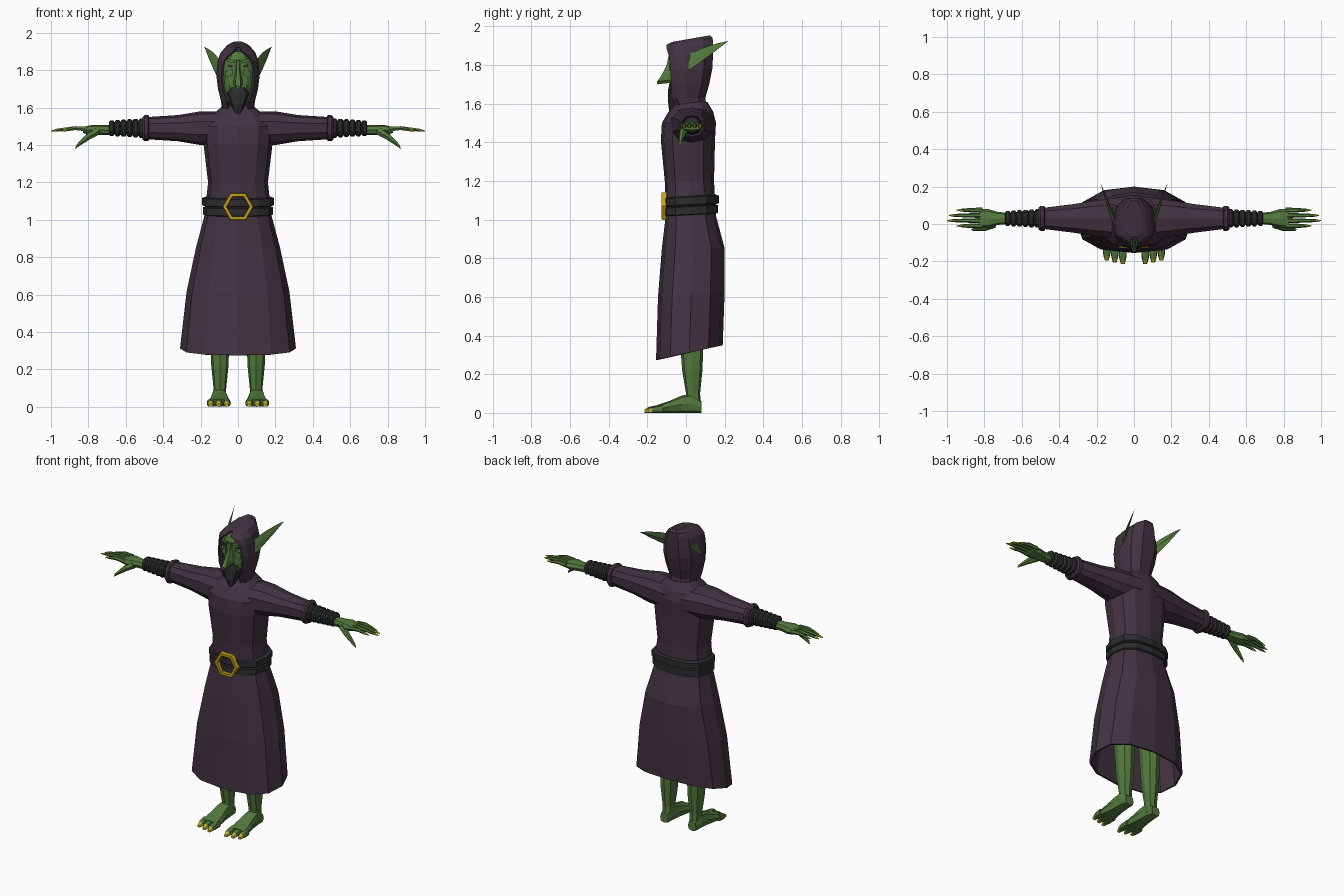
import bpy, bmesh
from math import sin, cos, pi, copysign
from mathutils import Vector

default_cube = bpy.data.objects.get("Cube")
if default_cube:
    bpy.data.objects.remove(default_cube)


def material(name, *rgb):
    mat = bpy.data.materials.new(name)
    mat.use_nodes = True
    mat.diffuse_color = (*rgb, 1)
    shader = mat.node_tree.nodes["Principled BSDF"]
    shader.inputs["Base Color"].default_value = (*rgb, 1)
    return mat


PURPLE = material("dark purple cloth", .055, .032, .052)
GREEN = material("green skin", .085, .19, .045)
CHARCOAL = material("charcoal leather", .024, .026, .025)
GOLD = material("gold", .55, .34, .01)
NAIL = material("yellow nail", .55, .47, .03)


def loft(name, rings, materials, mirror=False, closed=True, first_cap=True,
         thickness=0, loop=False, tip=False):
    """Skin a list of equal point rings; tip gives the last segment the second material."""
    bm = bmesh.new()
    verts = [[bm.verts.new(point) for point in ring] for ring in rings]
    count = len(verts[0])
    pairs = list(zip(verts, verts[1:]))
    if loop:
        pairs.append((verts[-1], verts[0]))
    for lower, upper in pairs:
        for i in range(count if closed else count - 1):
            j = (i + 1) % count
            face = bm.faces.new((lower[i], lower[j], upper[j], upper[i]))
            face.material_index = int(tip and upper is verts[-1])
    if not loop:
        if first_cap:
            bm.faces.new(verts[0])
        bm.faces.new(verts[-1]).material_index = int(tip)
    bmesh.ops.recalc_face_normals(bm, faces=bm.faces)
    mesh = bpy.data.meshes.new(name)
    bm.to_mesh(mesh)
    bm.free()
    part = bpy.data.objects.new(name, mesh)
    bpy.context.collection.objects.link(part)
    for mat in materials:
        mesh.materials.append(mat)
    if thickness:
        solid = part.modifiers.new("Thickness", "SOLIDIFY")
        solid.thickness = thickness
        solid.offset = -1
    if mirror:
        part.modifiers.new("Mirror", "MIRROR").use_mirror_merge = False


def unit_oval(sides, power=.8):
    """Points of a slightly squared circle, starting at the front."""
    for i in range(sides):
        angle = 2 * pi * i / sides
        yield tuple(copysign(abs(v) ** power, v) if abs(v) > .001 else 0
                    for v in (sin(angle), -cos(angle)))


def oval_z(z, half_width, front, back, rise=0, x=0, sides=12):
    """Level oval from front to back; rise lifts its back edge."""
    middle, radius = (front + back) / 2, (back - front) / 2
    return [(x + half_width * u, middle + radius * v, z + rise * (v + 1) / 2)
            for u, v in unit_oval(sides)]


def oval_x(x, radius_y, radius_z, z=1.49, sides=10):
    """Upright oval across the arm."""
    return [(x, .03 + radius_y * u, z + radius_z * v) for u, v in unit_oval(sides)]


def oval_y(y, half_width, height, x=.1):
    """Upright oval across the foot, resting on the ground."""
    return [(x + half_width * u, y, height / 2 * (1 + v)) for u, v in unit_oval(8, .7)]


def tube(name, path, radii, materials, sides=6):
    """Tapering mirrored tube along a path, ending in a nail."""
    points = [Vector(p) for p in path]
    rings = []
    for i, (point, radius) in enumerate(zip(points, radii)):
        along = points[min(i + 1, len(points) - 1)] - points[max(i - 1, 0)]
        turn = along.to_track_quat("Z", "Y")
        angles = [2 * pi * k / sides for k in range(sides)]
        rings.append([point + turn @ Vector((radius * cos(a), radius * sin(a), 0))
                      for a in angles])
    loft(name, rings, materials, mirror=True, tip=True)


# Robe body, open at the hem, which rises towards the back
robe = [(.6, .275, -.145, .2, .03), (.85, .225, -.125, .2), (1.02, .18, -.105, .155),
        (1.2, .16, -.11, .145), (1.41, .185, -.13, .15), (1.5, .19, -.125, .155),
        (1.56, .14, -.09, .14), (1.61, .08, -.05, .11)]
hem = oval_z(.275, .31, -.155, .19, rise=.075)
loft("robe", [hem] + [oval_z(*ring) for ring in robe], [PURPLE],
     first_cap=False, thickness=.012)

# Sleeves with flared cuffs
sleeve = [(.06, .12, .09), (.2, .1, .09), (.32, .08, .07), (.475, .06, .06),
          (.48, .07, .07), (.5, .07, .07), (.51, .06, .06)]
loft("sleeves", [oval_x(*ring) for ring in sleeve], [PURPLE], mirror=True)

# Ribbed forearm wraps
wraps = []
for k in range(6):
    start, radius = .5 + k * .032, .052 - k * .002
    for shift, groove in ((0, .01), (.008, 0), (.024, 0)):
        wraps.append(oval_x(start + shift, radius - groove, radius - groove))
wraps.append(oval_x(.69, .03, .03))
loft("forearm_wraps", wraps, [CHARCOAL], mirror=True)

# Hands: flat palm, four long fingers and a drooping thumb
palm = [(.68, .03, .026), (.73, .035, .026), (.78, .05, .027), (.83, .05, .016)]
loft("palms", [oval_x(*ring, z=1.48, sides=8) for ring in palm], [GREEN], mirror=True)
fingers = {"index": .95, "middle": 1, "ring": .99, "little": .95}
for i, (finger, reach) in enumerate(fingers.items()):
    y = .028 * i - .01
    tube(finger + "_fingers",
         [(.81, y, 1.485), (.87, y, 1.49), (reach - .03, y, 1.48), (reach, y, 1.475)],
         [.014, .012, .008, .002], [GREEN, NAIL])
tube("thumbs", [(.75, 0, 1.475), (.8, -.02, 1.445), (.86, -.03, 1.395), (.87, -.03, 1.38)],
     [.022, .018, .008, .002], [GREEN, NAIL])

# Belt of two straps and a hexagonal buckle
strap_profile = [(0, -.015), (.006, 0), (.044, 0), (.05, -.015)]
for name, bottom, extra in (("lower_belt", 1.015, 0), ("upper_belt", 1.065, .004)):
    loft(name, [oval_z(bottom + up, .188 + extra + out, -.115 - out, .166 + extra + out, .015)
                for up, out in strap_profile], [CHARCOAL])
buckle = [[(r * cos(k * pi / 3), y, 1.07 + r * sin(k * pi / 3))
           for r, y in ((.06, -.1), (.084, -.1), (.08, -.128), (.062, -.128))]
          for k in range(6)]
loft("buckle", buckle, [GOLD], loop=True)

# Legs, feet and three toes each
legs = [(.03, .034, 0, .078), (.1, .034, 0, .073), (.22, .046, -.02, .085),
        (.5, .056, -.04, .095)]
loft("legs", [oval_z(*ring, x=.097, sides=8) for ring in legs], [GREEN], mirror=True)
feet = [(.08, .03, .06), (.03, .04, .1), (-.02, .044, .09), (-.09, .056, .06),
        (-.15, .062, .04)]
loft("feet", [oval_y(*ring) for ring in feet], [GREEN], mirror=True)
for i, toe in enumerate(("big", "middle", "small")):
    end = .01 * i - .215
    rings = [(-.12, .021, .042), (end + .045, .021, .036), (end + .02, .016, .03),
             (end, .01, .016)]
    loft(toe + "_toes", [oval_y(*ring, x=.06 + .043 * i) for ring in rings],
         [GREEN, NAIL], mirror=True, tip=True)


def hood_arc(z, opening, front, half_width, back, rise=0):
    """Band around the head that leaves the face open."""
    depth = back - front
    half = [(opening, 0), (half_width * .92, .15), (half_width, .4),
            (half_width * .85, .8), (half_width * .4, 1)]
    right = [(-x, share) for x, share in reversed(half)]
    return [(x, front + depth * share, z + rise * share) for x, share in half + right]


# Hood
hood = [(1.57, .05, -.04, .085, .11), (1.63, .06, -.077, .09, .1),
        (1.7, .084, -.078, .107, .12), (1.78, .09, -.08, .117, .136),
        (1.85, .075, -.09, .108, .14), (1.885, .045, -.1, .094, .14, .02),
        (1.905, .02, -.1, .07, .138, .035), (1.92, .01, -.07, .04, .125, .034)]
loft("hood", [hood_arc(*ring) for ring in hood], [PURPLE],
     closed=False, first_cap=False, thickness=.009)

# Head, beard and long nose
head = [(1.58, .025, -.055), (1.64, .058, -.07), (1.72, .08, -.077), (1.8, .088, -.08),
        (1.86, .076, -.084), (1.9, .045, -.07)]
loft("head", [oval_z(*ring, back=.08) for ring in head], [GREEN])
beard = [(1.565, .014, -.088), (1.62, .04, -.094), (1.675, .06, -.092), (1.71, .04, -.085)]
loft("beard", [oval_z(*ring, back=-.02, sides=8) for ring in beard], [CHARCOAL])
nose = [(1.7, .012, -.148), (1.715, .026, -.15), (1.745, .024, -.128), (1.8, .014, -.1),
        (1.85, .016, -.09)]
loft("nose", [[(-w, -.065, z + .01), (-w / 2, y, z), (w / 2, y, z), (w, -.065, z + .01)]
              for z, w, y in nose], [GREEN])


def face_bar(name, start, end, half_height, half_depth, mat):
    """Slim bar across each side of the face."""
    corners = ((-1, -1), (1, -1), (1, 1), (-1, 1))
    loft(name, [[(x, y + a * half_depth, z + b * half_height) for a, b in corners]
                for x, y, z in (start, end)], [mat], mirror=True)


# Eyes, brows and cheekbones
face_bar("eyes", (.03, -.076, 1.82), (.054, -.07, 1.825), .007, .004, CHARCOAL)
face_bar("brows", (.02, -.08, 1.845), (.062, -.07, 1.855), .008, .009, GREEN)
face_bar("cheeks", (.03, -.076, 1.79), (.068, -.06, 1.775), .016, .009, GREEN)

# Long ears swept out and back, tapering to a point
root, tip = Vector((.1, -.01, 1.8)), Vector((.18, .22, 1.925))
chord, side = Vector((0, .028, .058)), Vector((.014, -.006, 0))
ears = []
for t in (0, .35, .7, .99):
    centre, size = root.lerp(tip, t), 1 - t ** 1.6
    ears.append([centre + size * offset for offset in (-chord, side * .2, chord, -side)])
loft("ears", ears, [GREEN], mirror=True)
